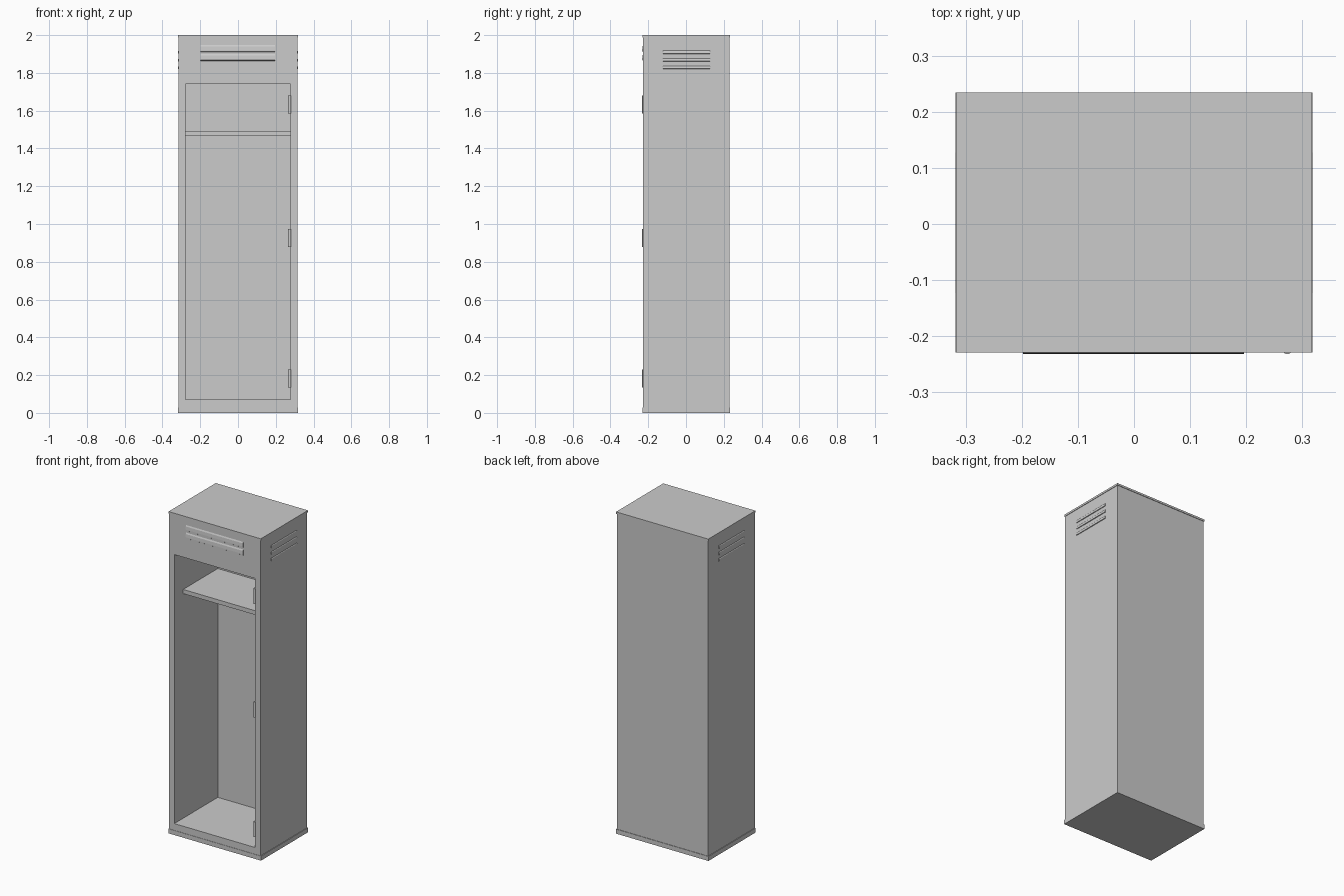
import bpy, bmesh, math
from mathutils import Vector

if "Cube" in bpy.data.objects:
    bpy.data.objects.remove(bpy.data.objects["Cube"])


def finish(name, bm):
    bmesh.ops.recalc_face_normals(bm, faces=bm.faces[:])
    me = bpy.data.meshes.new(name)
    bm.to_mesh(me)
    bm.free()
    ob = bpy.data.objects.new(name, me)
    bpy.context.collection.objects.link(ob)
    return ob


def box(name, lo, hi):
    bm = bmesh.new()
    bmesh.ops.create_cube(bm, size=1)
    for v in bm.verts:
        v.co = Vector([lo[i] + (v.co[i] + 0.5) * (hi[i] - lo[i]) for i in range(3)])
    return finish(name, bm)


def louver(name, length, height, depth):
    # Bent sheet slat: profile in y-z, extruded along x, facing -y
    prof = [(0.002, height / 2), (-depth * 0.7, height * 0.2),
            (-depth, -height * 0.25), (-depth, -height * 0.4), (0.002, -height / 2)]
    bm = bmesh.new()
    face = bm.faces.new([bm.verts.new((-length / 2, y, z)) for y, z in prof])
    ext = bmesh.ops.extrude_face_region(bm, geom=[face])
    moved = [g for g in ext["geom"] if isinstance(g, bmesh.types.BMVert)]
    bmesh.ops.translate(bm, verts=moved, vec=(length, 0, 0))
    return finish(name, bm)


# Cabinet shell, hollowed from the front
X, FRONT, BACK = 0.314, -0.227, 0.231
shell = box("cabinet_shell", (-X, FRONT, 0.01), (X, BACK, 1.995))
cutter = box("cavity_cutter", (-0.279, -0.4, 0.07), (0.277, 0.2, 1.742))
cutter.hide_render = True
mod = shell.modifiers.new("cavity", 'BOOLEAN')
mod.operation = 'DIFFERENCE'
mod.solver = 'EXACT'
mod.object = cutter
bpy.context.view_layer.objects.active = shell
bpy.ops.object.modifier_apply(modifier=mod.name)
bpy.data.objects.remove(cutter, do_unlink=True)

# Overhanging top cap and base plinth
box("top_cap", (-0.317, -0.229, 1.988), (0.317, 0.234, 2.0))
box("base_plinth", (-0.318, -0.229, 0), (0.318, 0.234, 0.028))

# Interior shelf, set back from the opening
box("shelf", (-0.279, -0.14, 1.466), (0.277, 0.2, 1.492))

# Front louvers
for i, z in enumerate((1.931, 1.884)):
    ob = louver(f"front_louver_{i + 1}", 0.394, 0.042, 0.005)
    ob.location = (-0.001, FRONT, z)

# Side louvers on both sides
for side, s in (("left", -1), ("right", 1)):
    for i in range(3):
        ob = louver(f"{side}_louver_{i + 1}", 0.25, 0.02, 0.004)
        ob.rotation_euler = (0, 0, s * math.pi / 2)
        ob.location = (s * X, 0.002, 1.91 - 0.04 * i)

# Door hinges: round barrel plus a leaf on the jamb
for i, z in enumerate((0.183, 0.927, 1.632)):
    bm = bmesh.new()
    bmesh.ops.create_cone(bm, cap_ends=True, segments=16, radius1=0.008,
                          radius2=0.008, depth=0.095)
    barrel = finish(f"hinge_barrel_{i + 1}", bm)
    barrel.location = (0.273, -0.224, z)
    bpy.context.view_layer.objects.active = barrel
    bpy.ops.object.select_all(action='DESELECT')
    barrel.select_set(True)
    bpy.ops.object.shade_smooth_by_angle()
    box(f"hinge_leaf_{i + 1}", (0.274, -0.224, z - 0.047), (0.278, -0.195, z + 0.047))
